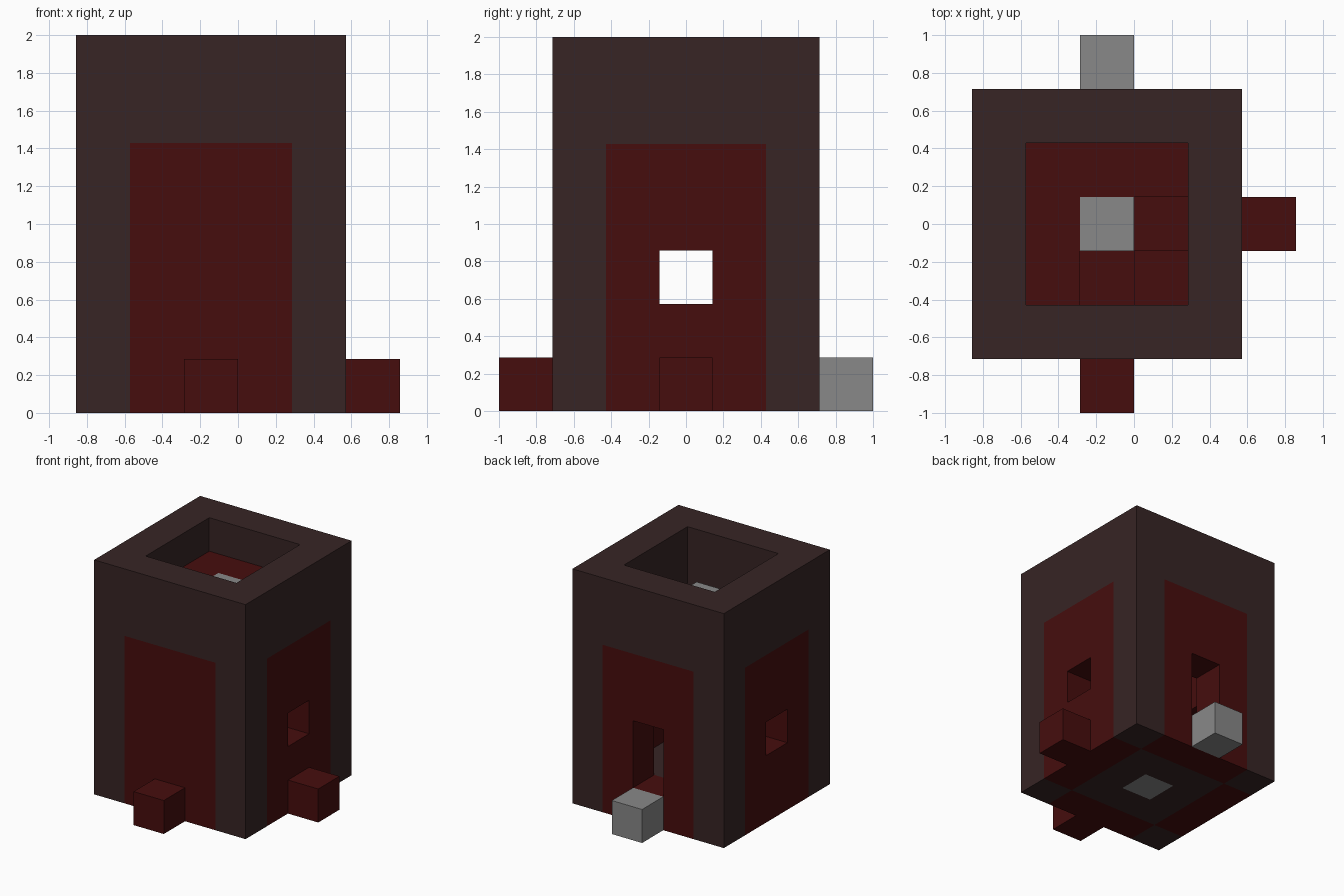
import bpy
import bmesh
from mathutils import Vector

U = 2 / 7                                   # edge of one block
ORIGIN = Vector((-3, -2.5, 0))              # corner of the tower, in blocks
SIZE, HEIGHT, PANEL_TOP = 5, 7, 5

cube = bpy.data.objects.get("Cube")
if cube:
    bpy.data.objects.remove(cube, do_unlink=True)


def make_material(name, rgb):
    mat = bpy.data.materials.new(name)
    mat.use_nodes = True
    color = (*rgb, 1)
    mat.diffuse_color = color
    mat.node_tree.nodes["Principled BSDF"].inputs["Base Color"].default_value = color
    return mat


DARK, RED, GREY = range(3)
materials = [
    make_material("dark brown", (0.038, 0.018, 0.018)),
    make_material("deep red", (0.061, 0.004, 0.004)),
    make_material("stone grey", (0.246, 0.246, 0.246)),
]


def cells(xs, ys, zs):
    return {(x, y, z) for x in xs for y in ys for z in zs}


def build(name, blocks, occupied, color):
    """Join blocks into one mesh, leaving out faces that touch another block."""
    bm = bmesh.new()
    axes = [Vector(a) for a in ((1, 0, 0), (0, 1, 0), (0, 0, 1))]
    for cell in sorted(blocks):
        center = Vector(cell) + Vector((0.5, 0.5, 0.5))
        for i, axis in enumerate(axes):
            u, v = axes[i - 2] / 2, axes[i - 1] / 2
            for sign in (1, -1):
                if tuple(int(c) for c in Vector(cell) + axis * sign) in occupied:
                    continue
                mid = center + axis * sign / 2
                corners = [mid - u - v, mid + u - v, mid + u + v, mid - u + v]
                if sign < 0:
                    corners.reverse()
                face = bm.faces.new([bm.verts.new((p + ORIGIN) * U) for p in corners])
                face.material_index = color(cell)
    bmesh.ops.remove_doubles(bm, verts=bm.verts, dist=0.001)
    mesh = bpy.data.meshes.new(name)
    bm.to_mesh(mesh)
    bm.free()
    for mat in materials:
        mesh.materials.append(mat)
    obj = bpy.data.objects.new(name, mesh)
    bpy.context.collection.objects.link(obj)


def wall_color(cell):
    x, y, z = cell
    corner = x in (0, SIZE - 1) and y in (0, SIZE - 1)
    return DARK if corner or z >= PANEL_TOP else RED


def center_grey(base):
    return lambda cell: GREY if cell[:2] == (2, 2) else base


full, inner = range(SIZE), range(1, SIZE - 1)

# Walls with two side windows and a back doorway
walls = cells(full, full, range(HEIGHT)) - cells(inner, inner, range(HEIGHT))
walls -= cells((0, 4), (2,), (2,)) | cells((2,), (4,), (1, 2))

# Floor, upper platform and the stairs winding up to it
floor = cells(inner, inner, (0,))
stairs = {(1, 1, 1), (2, 1, 2), (3, 1, 3), (3, 2, 4)}
platform = cells(inner, inner, (5,)) - cells((2, 3), (1,), (5,)) - {(3, 2, 5)}

parts = [
    ("tower_walls", walls, wall_color),
    ("ground_floor", floor, center_grey(DARK)),
    ("stairs", stairs, lambda c: RED),
    ("upper_platform", platform, center_grey(RED)),
    ("front_block", {(2, -1, 0)}, lambda c: RED),
    ("left_block", {(5, 2, 0)}, lambda c: RED),
    ("back_doorstep", {(2, 5, 0)}, lambda c: GREY),
]
occupied = set().union(*(p[1] for p in parts))
for name, blocks, color in parts:
    build(name, blocks, occupied, color)
